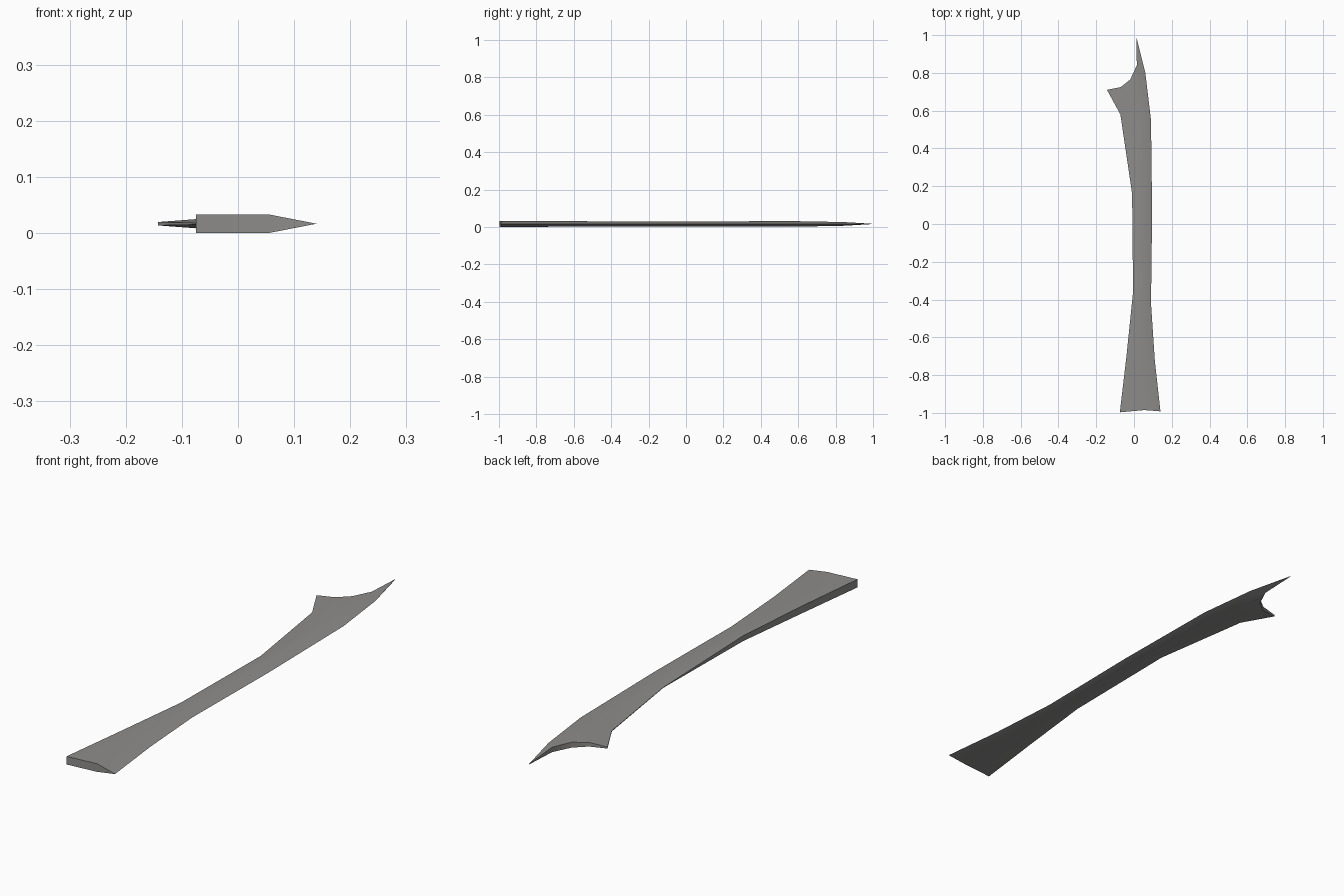
import bpy, bmesh

if "Cube" in bpy.data.objects:
    bpy.data.objects.remove(bpy.data.objects["Cube"])

MID = 0.0165  # height of the blade's centre plane

# stations from pommel end to blade head: (left, ridge, right), each x, y, half thickness
stations = [
    ((-.075, -.997, .0165), (.055, -.985, .0165), (.14, -.992, 0)),
    ((-.040, -.70, .0150), (.045, -.71, .0150), (.11, -.72, 0)),
    ((-.005, -.36, .0110), (.045, -.38, .0135), (.09, -.42, 0)),
    ((-.010, .16, .0010), (.045, .13, .0135), (.096, .06, 0)),
    ((-.072, .58, .0015), (.035, .57, .0150), (.09, .55, 0)),
]
# barbed head: barb tip, three points round the notch, right shoulder, blade tip
head = [(-.143, .71, .003), (-.07, .725, .0085), (-.02, .765, .011),
        (.015, .84, .010), (.06, .80, 0), (.012, .993, .0012)]

bm = bmesh.new()


def pair(p):
    """Mirrored upper and lower vertex; one shared vertex on a sharp edge."""
    x, y, t = p
    up = bm.verts.new((x, y, MID + t))
    return (up, up if t == 0 else bm.verts.new((x, y, MID - t)))


rows = [[pair(p) for p in s] for s in stations]
barb, n1, n2, n3, shoulder, tip = [pair(p) for p in head]


def skin(*pts):
    """The same face on the upper and lower side."""
    bm.faces.new([p[0] for p in pts])
    bm.faces.new([p[1] for p in reversed(pts)])


# long body
for a, b in zip(rows, rows[1:]):
    skin(a[0], a[1], b[1], b[0])
    skin(a[1], a[2], b[2], b[1])

# barbed head
left, ridge, right = rows[-1]
skin(left, n1, barb)
skin(left, ridge, n1)
skin(ridge, n2, n1)
skin(ridge, n3, n2)
skin(ridge, shoulder, n3)
skin(ridge, right, shoulder)
skin(n3, shoulder, tip)

# side walls along the back, round the notch and across the butt end
wall = [r[0] for r in rows] + [barb, n1, n2, n3, tip]
for a, b in zip(wall, wall[1:]):
    bm.faces.new((a[0], b[0], b[1], a[1]))
l, m, r = rows[0]
bm.faces.new((l[0], l[1], m[1], m[0]))
bm.faces.new((m[0], m[1], r[0]))
bm.faces.new((tip[0], tip[1], shoulder[0]))

bmesh.ops.recalc_face_normals(bm, faces=bm.faces)
mesh = bpy.data.meshes.new("blade")
bm.to_mesh(mesh)
bm.free()

blade = bpy.data.objects.new("blade", mesh)
bpy.context.collection.objects.link(blade)

steel = bpy.data.materials.new("grey steel")
steel.diffuse_color = (.27, .265, .26, 1)
steel.use_nodes = True
steel.node_tree.nodes["Principled BSDF"].inputs["Base Color"].default_value = steel.diffuse_color
mesh.materials.append(steel)

# soft top surface, crisp rim
bpy.context.view_layer.objects.active = blade
blade.select_set(True)
bpy.ops.object.shade_smooth_by_angle(angle=0.52)
